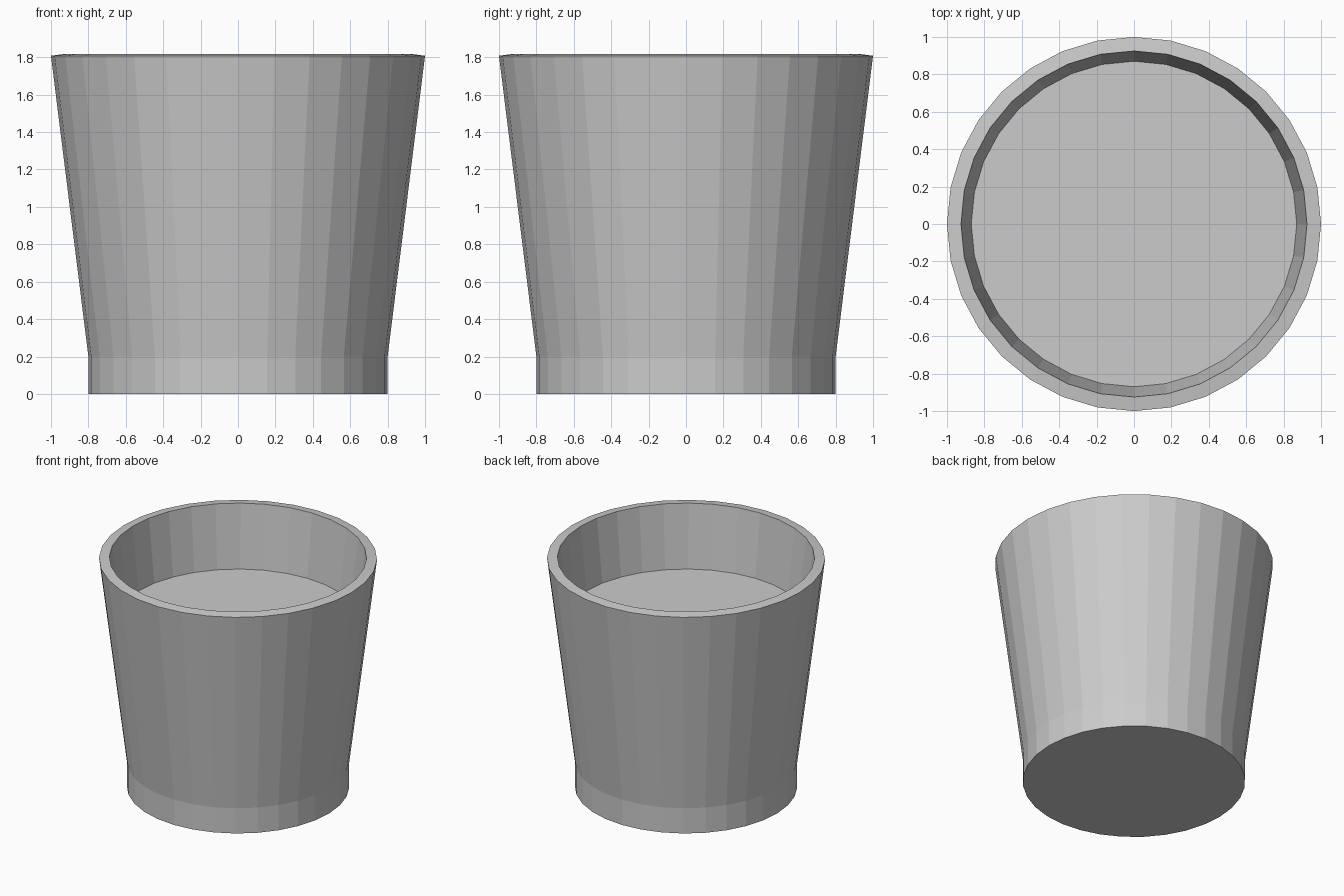
import bpy, bmesh
from math import cos, sin, pi

if "Cube" in bpy.data.objects:
    bpy.data.objects.remove(bpy.data.objects["Cube"])

SIDES = 32


def lathe(name, profile, cap_first=False, cap_last=False):
    """Revolve (radius, z) points into a faceted surface."""
    bm = bmesh.new()
    rings = [[bm.verts.new((r * cos(2 * pi * i / SIDES), r * sin(2 * pi * i / SIDES), z))
              for i in range(SIDES)] for r, z in profile]
    for low, high in zip(rings, rings[1:]):
        for i in range(SIDES):
            j = (i + 1) % SIDES
            bm.faces.new((low[i], low[j], high[j], high[i]))
    if cap_first:
        bm.faces.new(rings[0][::-1])
    if cap_last:
        bm.faces.new(rings[-1])
    mesh = bpy.data.meshes.new(name)
    bm.to_mesh(mesh)
    bm.free()
    obj = bpy.data.objects.new(name, mesh)
    bpy.context.collection.objects.link(obj)
    return obj


# Pot: straight foot, flared wall, slightly raised inner rim, inside wall and filled floor
lathe("plant_pot",
      [(0.80, 0.0), (0.80, 0.20), (1.0, 1.808), (0.925, 1.818), (0.87, 1.32)],
      cap_first=True, cap_last=True)
